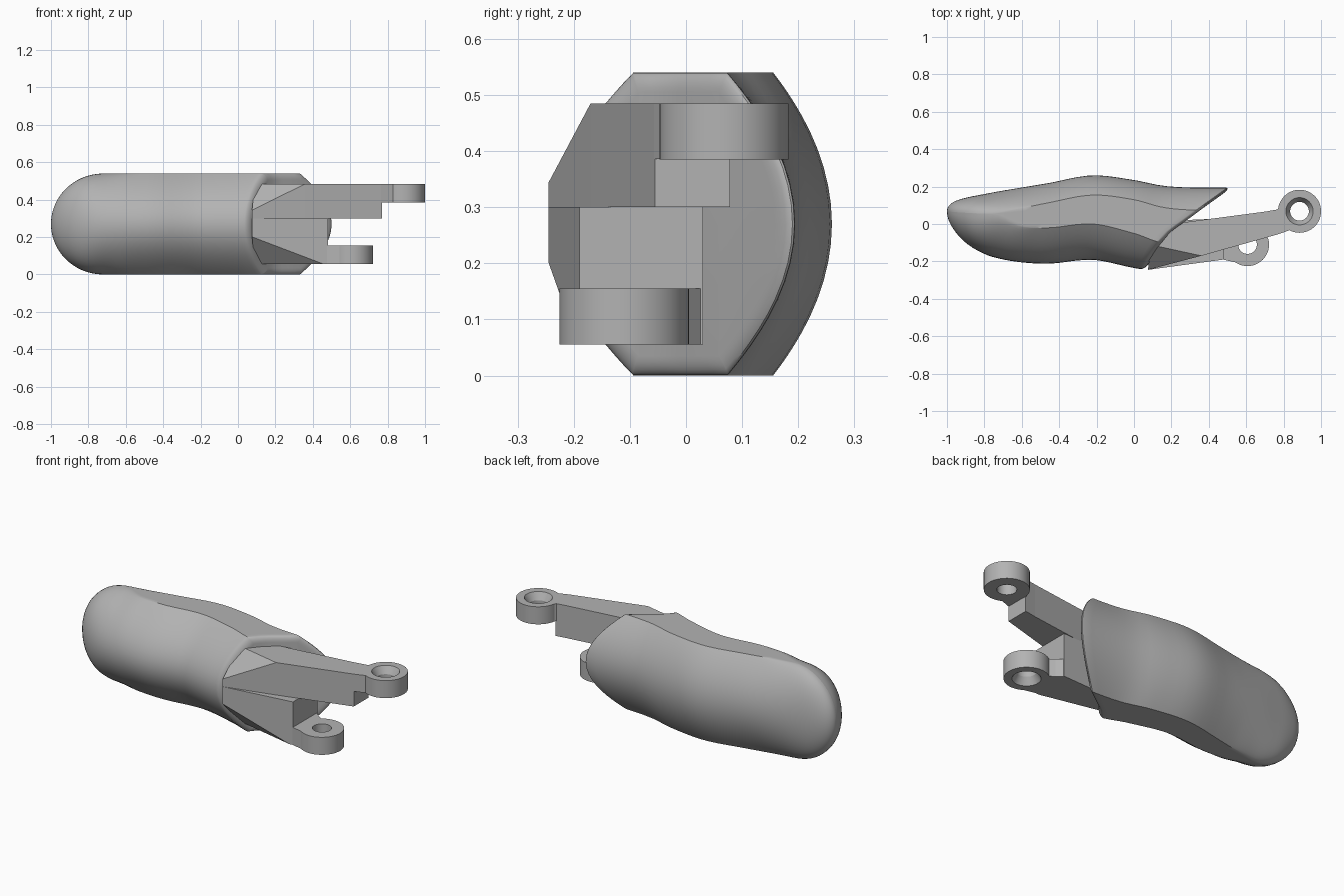
import bpy, bmesh, math
from mathutils import Vector

if "Cube" in bpy.data.objects:
    bpy.data.objects.remove(bpy.data.objects["Cube"])

grey = bpy.data.materials.new("plain grey")
grey.use_nodes = True
COLOUR = (0.45, 0.45, 0.45, 1)
grey.diffuse_color = COLOUR
grey.node_tree.nodes["Principled BSDF"].inputs["Base Color"].default_value = COLOUR

MID_Z, HALF_H = 0.27, 0.27


def finish(name, bm, angle=None):
    bmesh.ops.recalc_face_normals(bm, faces=bm.faces)
    mesh = bpy.data.meshes.new(name)
    bm.to_mesh(mesh)
    bm.free()
    mesh.materials.append(grey)
    obj = bpy.data.objects.new(name, mesh)
    bpy.context.collection.objects.link(obj)
    if angle:
        bpy.ops.object.select_all(action='DESELECT')
        obj.select_set(True)
        bpy.context.view_layer.objects.active = obj
        bpy.ops.object.shade_smooth_by_angle(angle=math.radians(angle))
    return obj


def curve_at(table, t, col):
    """Smooth interpolation of one column of a table keyed by its first column."""
    n = len(table)
    t = min(max(t, table[0][0]), table[-1][0])
    i = max(k for k in range(n - 1) if table[k][0] <= t)

    def slope(k):
        a, b = table[max(k - 1, 0)], table[min(k + 1, n - 1)]
        return (b[col] - a[col]) / (b[0] - a[0])
    (t0, t1), (p0, p1) = (table[i][0], table[i + 1][0]), (table[i][col], table[i + 1][col])
    d = t1 - t0
    f = (t - t0) / d
    return (p0 * (1 + 2 * f) * (1 - f) ** 2 + slope(i) * d * f * (1 - f) ** 2
            + p1 * f * f * (3 - 2 * f) + slope(i + 1) * d * f * f * (f - 1))


# Body outline: x, front edge, front of flat, back of flat, back edge
OUTLINE = [(-1, .07, .07, .07, .07), (-.97, -.02, .065, .065, .115),
           (-.9, -.10, .06, .06, .14), (-.8, -.16, .055, .055, .16),
           (-.72, -.185, .045, .06, .175), (-.6, -.205, -.01, .085, .195),
           (-.45, -.212, -.02, .115, .22), (-.22, -.192, 0, .155, .26),
           (0, -.235, -.05, .13, .235), (.15, -.26, -.1, .09, .205),
           (.3, -.27, -.1, .075, .195), (.6, -.27, -.1, .07, .195)]
OUTLINE = [(math.sqrt(r[0] + 1),) + r[1:] for r in OUTLINE]
# Slanted open end: y, x
CUT = [(-.27, .05), (-.2, .085), (-.13, .125), (-.04, .2),
       (.015, .275), (.1, .39), (.2, .53)]
ARC, FLAT = 12, 6


def section(x):
    """Upper half of the cross-section, front edge to back edge, as (y, height)."""
    u = math.sqrt(max(x + 1, 0))
    front, flat_a, flat_b, back = (curve_at(OUTLINE, u, c) for c in range(1, 5))
    tip = min(max((-.72 - x) / .28, 0), 1)
    h = HALF_H * math.sqrt(1 - tip * tip)
    blend = min(max((-.55 - x) / .3, 0), 1)

    def arc(edge, flat, t):
        drop = t * t * (1 - blend) + (1 - math.sqrt(1 - t * t)) * blend
        return (edge + (flat - edge) * drop, h * t)
    ts = [math.sin(k / ARC * math.pi / 2) for k in range(ARC + 1)]
    pts = [arc(front, flat_a, t) for t in ts]
    pts += [(flat_a + (flat_b - flat_a) * k / FLAT, h) for k in range(1, FLAT)]
    return pts + [arc(back, flat_b, t) for t in reversed(ts)]


def full_ring(half):
    """Mirror an upper half of (x, y, height) points into a closed ring."""
    upper = [(x, y, MID_Z + h) for x, y, h in half]
    lower = [(x, y, MID_Z - h) for x, y, h in half[-2:0:-1]]
    return upper + lower


# Body: rounded tip, then rings that shear gradually into the slanted end
START = -0.25
rings = []
for k in range(1, 29):
    x = -1 + (START + 1) * (k / 28) ** 2
    rings.append(full_ring([(x, y, h) for y, h in section(x)]))
end = []
for k in range(1, 15):
    s = k / 14
    half = []
    for i in range(len(section(0))):
        x = 0.0
        for _ in range(12):
            y, h = section(x)[i]
            x = START + (curve_at(CUT, y, 1) - .03 - START) * s
        half.append((x, y, h))
    rings.append(full_ring(half))
    end = half
# Rounded rim
RIM = 0.035
for k in range(1, 7):
    a = k / 6 * math.pi / 2
    inset = RIM * (1 - math.cos(a))
    half = []
    for x, y, h in end:
        yy = -.03 + (y + .03) * (1 - inset / .22)
        half.append((curve_at(CUT, yy, 1) - .03 * (1 - math.sin(a)), yy, h * (1 - inset / HALF_H)))
    rings.append(full_ring(half))

bm = bmesh.new()
loops = [[bm.verts.new(p) for p in ring] for ring in rings]
n = len(loops[0])
for a, b in zip(loops, loops[1:]):
    for i in range(n):
        j = (i + 1) % n
        bm.faces.new((a[i], a[j], b[j], b[i]))
bm.faces.new(loops[0])
# End cap in vertical strips, so it follows the curved cut
last, m = loops[-1], len(end)
for i in range(m - 1):
    strip = [last[i], last[i + 1], last[(n - i - 1) % n], last[(n - i) % n]]
    bm.faces.new(list(dict.fromkeys(strip)))
finish("body", bm, 35)


def prism(name, outline, z0, z1, chamfer=None):
    """Extrude a plan outline; optionally slice off a corner by three points."""
    bm = bmesh.new()
    face = bm.faces.new([bm.verts.new((x, y, z0)) for x, y in outline])
    out = bmesh.ops.extrude_face_region(bm, geom=[face])
    bmesh.ops.translate(bm, vec=(0, 0, z1 - z0),
                        verts=[v for v in out["geom"] if isinstance(v, bmesh.types.BMVert)])
    if chamfer:
        a, b, c = (Vector(p) for p in chamfer)
        normal = (b - a).cross(c - a)
        if normal.y > 0:
            normal = -normal
        cut = bmesh.ops.bisect_plane(bm, geom=bm.verts[:] + bm.edges[:] + bm.faces[:],
                                     plane_co=a, plane_no=normal, clear_outer=True)
        edges = [e for e in cut["geom_cut"] if isinstance(e, bmesh.types.BMEdge)]
        bmesh.ops.holes_fill(bm, edges=edges)
    return finish(name, bm)


def eyelet(name, cx, cy, z0, z1, sink_up):
    """Ring with a countersunk hole on its top or bottom."""
    outer, hole, sink, depth = .115, .05, .073, .04
    far, near = (z0, z1) if sink_up else (z1, z0)
    knee = near - depth if sink_up else near + depth
    profile = [(hole, far), (outer, far), (outer, near), (sink, near), (hole, knee)]
    bm = bmesh.new()
    verts = [bm.verts.new((cx + r, cy, z)) for r, z in profile]
    edges = [bm.edges.new((verts[i], verts[(i + 1) % 5])) for i in range(5)]
    bmesh.ops.spin(bm, geom=verts + edges, cent=(cx, cy, 0), axis=(0, 0, 1),
                   angle=math.tau, steps=48, use_merge=True)
    bmesh.ops.remove_doubles(bm, verts=bm.verts, dist=1e-4)
    return finish(name, bm, 25)


# Upper arm with its eyelet
prism("upper_arm", [(.075, -.245), (.36, -.17), (.77, -.055), (.77, .078),
                    (.7, .066), (.2, 0), (.09, -.1)], .3, .485,
      [(.08, -.245, .345), (.36, -.17, .485), (.13, -.12, .485)])
prism("upper_neck", [(.765, -.057), (.83, -.034), (.805, .04), (.805, .1),
                     (.81, .155), (.79, .105), (.765, .077)], .386, .485)
eyelet("upper_eyelet", .885, .068, .385, .485, True)

# Lower arm with its eyelet
prism("lower_arm", [(.075, -.245), (.48, -.19), (.48, .03), (.25, .02), (.09, -.1)],
      .055, .3, [(.08, -.245, .2), (.46, -.193, .055), (.13, -.12, .055)])
prism("lower_neck", [(.475, -.19), (.55, -.207), (.535, -.15), (.535, -.08),
                     (.54, -.02), (.51, 0), (.475, .03)], .055, .155)
eyelet("lower_eyelet", .607, -.11, .055, .155, False)
